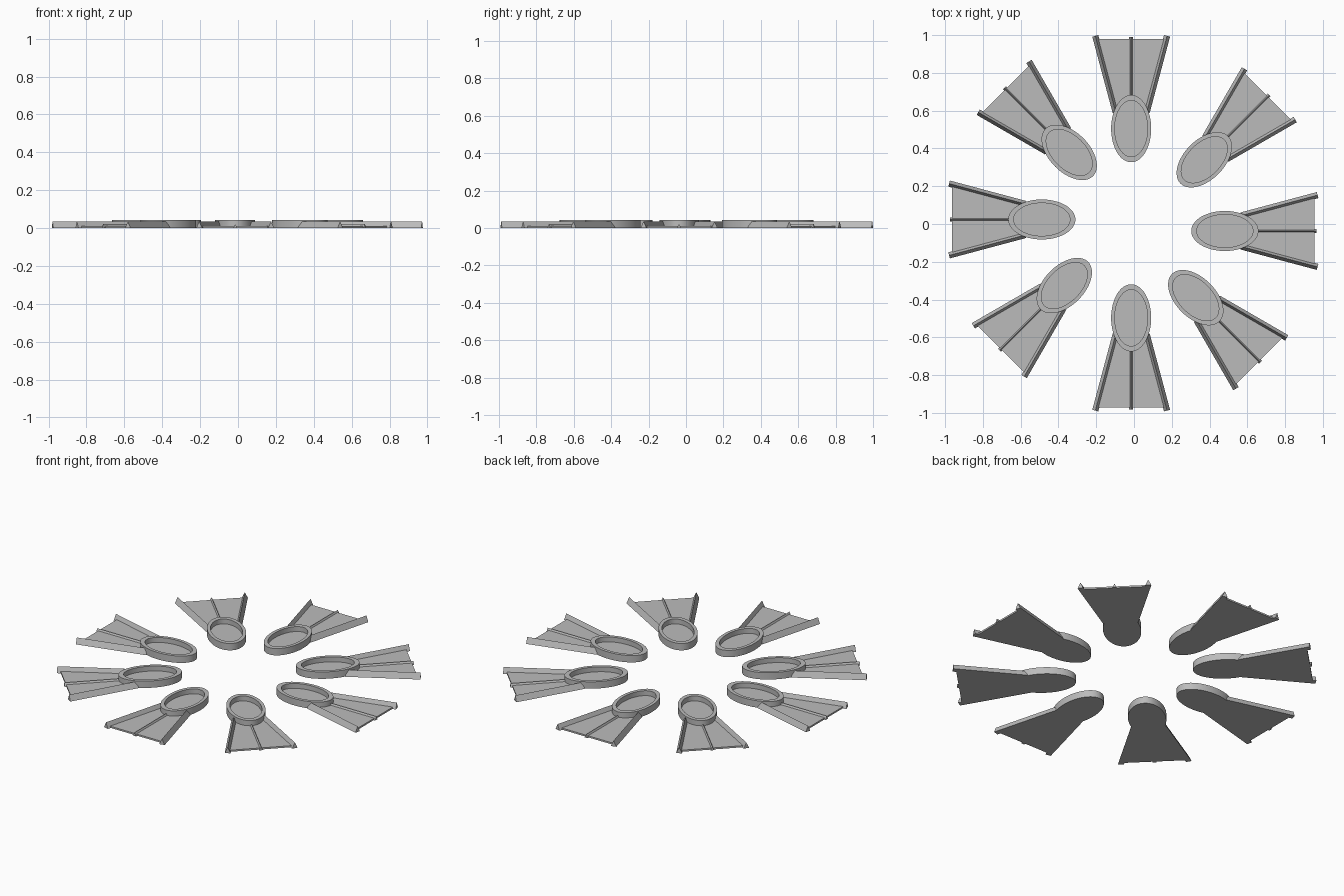
import bpy, bmesh, math
from mathutils import Vector, Matrix

cube = bpy.data.objects.get("Cube")
if cube:
    bpy.data.objects.remove(cube, do_unlink=True)

# One grey material for everything
GREY = (0.5, 0.5, 0.5, 1.0)
grey = bpy.data.materials.new("plain_grey")
grey.use_nodes = True
grey.diffuse_color = GREY
grey.node_tree.nodes["Principled BSDF"].inputs["Base Color"].default_value = GREY

RIM_H, FLOOR_Z, PLATE_Z = 0.042, 0.012, 0.01


def finish(bm, name):
    bmesh.ops.recalc_face_normals(bm, faces=bm.faces)
    mesh = bpy.data.meshes.new(name)
    bm.to_mesh(mesh)
    bm.free()
    mesh.materials.append(grey)
    mesh.shade_smooth()
    mesh.set_sharp_from_angle(angle=math.radians(30))
    return mesh


def loft(bm, rings):
    """Bridge closed rings of points in order and cap both ends."""
    loops = [[bm.verts.new(p) for p in ring] for ring in rings]
    n = len(loops[0])
    for a, b in zip(loops, loops[1:]):
        for i in range(n):
            j = (i + 1) % n
            bm.faces.new((a[i], a[j], b[j], b[i]))
    bm.faces.new(loops[0])
    bm.faces.new(loops[-1])


def ellipse(rx, ry, z, n=64):
    return [(rx * math.cos(t), ry * math.sin(t), z)
            for t in (2 * math.pi * i / n for i in range(n))]


# Foot pocket: oval cup with a raised rim
def foot_pocket():
    bm = bmesh.new()
    loft(bm, [ellipse(0.106, 0.178, 0), ellipse(0.106, 0.178, RIM_H),
              ellipse(0.087, 0.149, RIM_H), ellipse(0.087, 0.149, FLOOR_Z)])
    return finish(bm, "foot_pocket")


# Blade: thin flared plate
def blade():
    bm = bmesh.new()
    outline = [(-0.083, 0.09), (0.083, 0.09), (0.186, 0.475), (-0.186, 0.475)]
    loft(bm, [[(x, y, z) for x, y in outline] for z in (0, PLATE_Z)])
    return finish(bm, "blade")


# Rib: triangular bar between two points on the ground
def rib(name, start, end, width, height):
    bm = bmesh.new()
    a, b = Vector((*start, 0)), Vector((*end, 0))
    side = (b - a).normalized().cross(Vector((0, 0, 1))) * width / 2
    up = Vector((0, 0, height))
    loft(bm, [[p - side, p + side, p + up] for p in (a, b)])
    return finish(bm, name)


parts = [
    foot_pocket(),
    blade(),
    rib("left_rib", (-0.082, 0.087), (-0.19, 0.491), 0.033, 0.035),
    rib("right_rib", (0.082, 0.087), (0.19, 0.491), 0.033, 0.035),
    rib("middle_rib", (0, 0.16), (0, 0.485), 0.022, 0.021),
]

# Pocket centres, counter-clockwise from the right, one each eighth turn
centres = [(0.481, -0.037), (0.372, 0.34), (-0.015, 0.505), (-0.343, 0.379),
           (-0.488, 0.024), (-0.369, -0.326), (-0.015, -0.505 + 0.008),
           (0.327, -0.39)]

for i, (x, y) in enumerate(centres):
    place = Matrix.Translation((x, y, 0)) @ Matrix.Rotation(
        math.radians(45 * i - 90), 4, "Z")
    for mesh in parts:
        obj = bpy.data.objects.new(f"fin_{i + 1}_{mesh.name}", mesh)
        obj.matrix_world = place
        bpy.context.collection.objects.link(obj)
